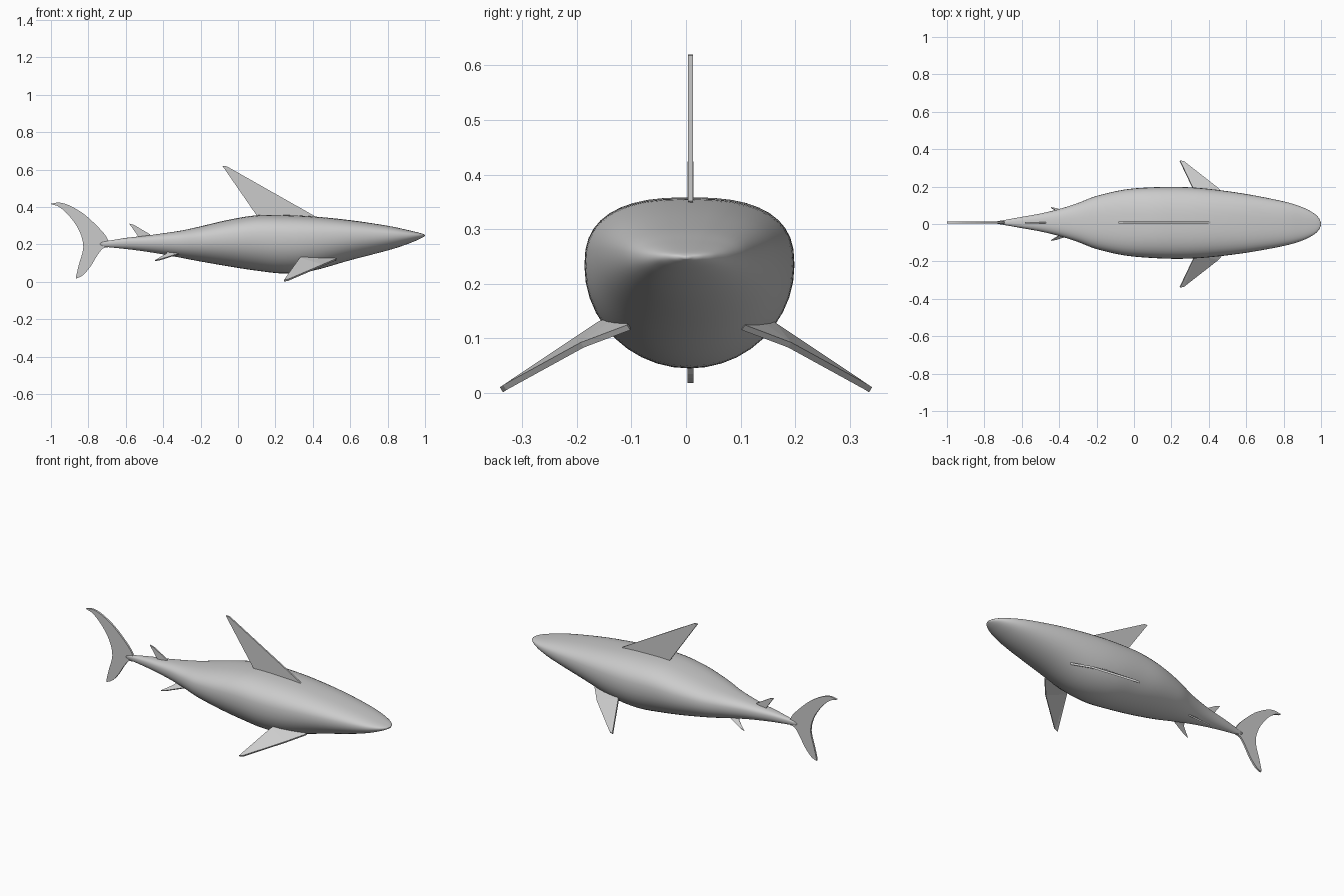
import bpy
import bmesh
from math import cos, sin, tau
from mathutils import Vector

start_cube = bpy.data.objects.get("Cube")
if start_cube:
    bpy.data.objects.remove(start_cube, do_unlink=True)

grey = bpy.data.materials.new("plain_grey")
grey.use_nodes = True
grey.diffuse_color = (0.6, 0.6, 0.6, 1)
grey.node_tree.nodes["Principled BSDF"].inputs["Base Color"].default_value = (0.6, 0.6, 0.6, 1)

MID_Y = 0.008
RING = 40
STEPS = 5


def add_object(name, bm, smooth=False):
    bmesh.ops.recalc_face_normals(bm, faces=bm.faces)
    mesh = bpy.data.meshes.new(name)
    bm.to_mesh(mesh)
    bm.free()
    mesh.materials.append(grey)
    obj = bpy.data.objects.new(name, mesh)
    bpy.context.collection.objects.link(obj)
    if smooth:
        mesh.shade_smooth()
    return obj


def spline(points, steps):
    """Pass a smooth curve through points of any dimension."""
    pts = [Vector(p) for p in points]
    pts = [2 * pts[0] - pts[1]] + pts + [2 * pts[-1] - pts[-2]]
    out = []
    for a, b, c, d in zip(pts, pts[1:], pts[2:], pts[3:]):
        for i in range(steps):
            t = i / steps
            out.append(0.5 * (2 * b + (c - a) * t + (2 * a - 5 * b + 4 * c - d) * t * t
                              + (3 * b - a - 3 * c + d) * t ** 3))
    out.append(pts[-2])
    return out


def fin(name, outline, thickness):
    """Thin plate: a flat outline given depth along its own normal."""
    bm = bmesh.new()
    face = bm.faces.new([bm.verts.new(p) for p in outline])
    face.normal_update()
    offset = face.normal * thickness
    bmesh.ops.translate(bm, verts=bm.verts, vec=-offset / 2)
    extruded = bmesh.ops.extrude_face_region(bm, geom=[face], use_keep_orig=True)
    moved = [e for e in extruded["geom"] if isinstance(e, bmesh.types.BMVert)]
    bmesh.ops.translate(bm, verts=moved, vec=offset)
    bmesh.ops.triangulate(bm, faces=[f for f in bm.faces if len(f.verts) > 4])
    return add_object(name, bm)


def upright_fin(name, outline, thickness):
    return fin(name, [(x, MID_Y, z) for x, z in outline], thickness)


def paired_fin(name, outline, thickness):
    for side, label in ((-1, "right"), (1, "left")):
        fin(f"{label}_{name}", [(x, side * y, z) for x, y, z in outline], thickness)


# Body stations from tail to nose: x, half width, top, bottom
stations = [
    (-0.74, 0.005, 0.212, 0.190),
    (-0.60, 0.030, 0.235, 0.176),
    (-0.50, 0.048, 0.246, 0.163),
    (-0.40, 0.072, 0.260, 0.147),
    (-0.30, 0.104, 0.275, 0.128),
    (-0.20, 0.142, 0.297, 0.109),
    (-0.05, 0.176, 0.332, 0.083),
    (0.10, 0.189, 0.356, 0.060),
    (0.25, 0.192, 0.357, 0.045),
    (0.40, 0.183, 0.350, 0.060),
    (0.60, 0.157, 0.330, 0.116),
    (0.80, 0.119, 0.300, 0.168),
    (0.90, 0.089, 0.279, 0.200),
    (0.96, 0.058, 0.265, 0.224),
    (0.988, 0.032, 0.257, 0.238),
    (1.00, 0.006, 0.251, 0.246),
]

# Body: rounded-square back, elliptical belly
bm = bmesh.new()
rings = []
for x, width, top, bottom in spline(stations, STEPS):
    waist = bottom + (top - bottom) * 0.6
    ring = []
    for i in range(RING):
        c, s = cos(tau * i / RING), sin(tau * i / RING)
        power = 0.78 if s > 0 else 1
        y = width * abs(c) ** power * (1 if c > 0 else -1)
        z = (top - waist) * s ** power if s > 0 else (waist - bottom) * s
        ring.append(bm.verts.new((x, MID_Y * (1 - max(x, 0)) + y, waist + z)))
    rings.append(ring)
for a, b in zip(rings, rings[1:]):
    for i in range(RING):
        j = (i + 1) % RING
        bm.faces.new((a[i], a[j], b[j], b[i]))
bm.faces.new(rings[0])
bm.faces.new(rings[-1])
add_object("body", bm, smooth=True)

# Tail fin: curved leading and trailing edges
leading = [(-1.0, 0.418), (-0.955, 0.424), (-0.90, 0.408), (-0.82, 0.36),
           (-0.74, 0.285), (-0.70, 0.235), (-0.687, 0.19), (-0.72, 0.18),
           (-0.75, 0.145), (-0.79, 0.08), (-0.83, 0.035), (-0.865, 0.018)]
trailing = [(-0.866, 0.03), (-0.85, 0.095), (-0.827, 0.185), (-0.847, 0.27),
            (-0.90, 0.35), (-0.955, 0.40), (-0.995, 0.414)]
upright_fin("tail_fin", spline(leading, 3) + spline(trailing, 3), 0.011)

# Back fins
upright_fin("main_back_fin", [(-0.083, 0.62), (-0.06, 0.618), (0.41, 0.352),
                              (0.38, 0.32), (0.12, 0.32), (0.10, 0.355)], 0.009)
upright_fin("rear_back_fin", [(-0.582, 0.312), (-0.555, 0.304), (-0.47, 0.254),
                              (-0.47, 0.22), (-0.53, 0.22), (-0.535, 0.245)], 0.008)

# Side fins
paired_fin("chest_fin", [(0.245, 0.338, 0.006), (0.268, 0.332, 0.010), (0.45, 0.19, 0.088),
                         (0.525, 0.105, 0.12), (0.37, 0.10, 0.153), (0.33, 0.16, 0.125)], 0.011)
paired_fin("belly_fin", [(-0.445, 0.088, 0.113), (-0.415, 0.083, 0.119), (-0.31, 0.05, 0.152),
                         (-0.32, 0.02, 0.17), (-0.37, 0.02, 0.17), (-0.385, 0.052, 0.148)], 0.007)
